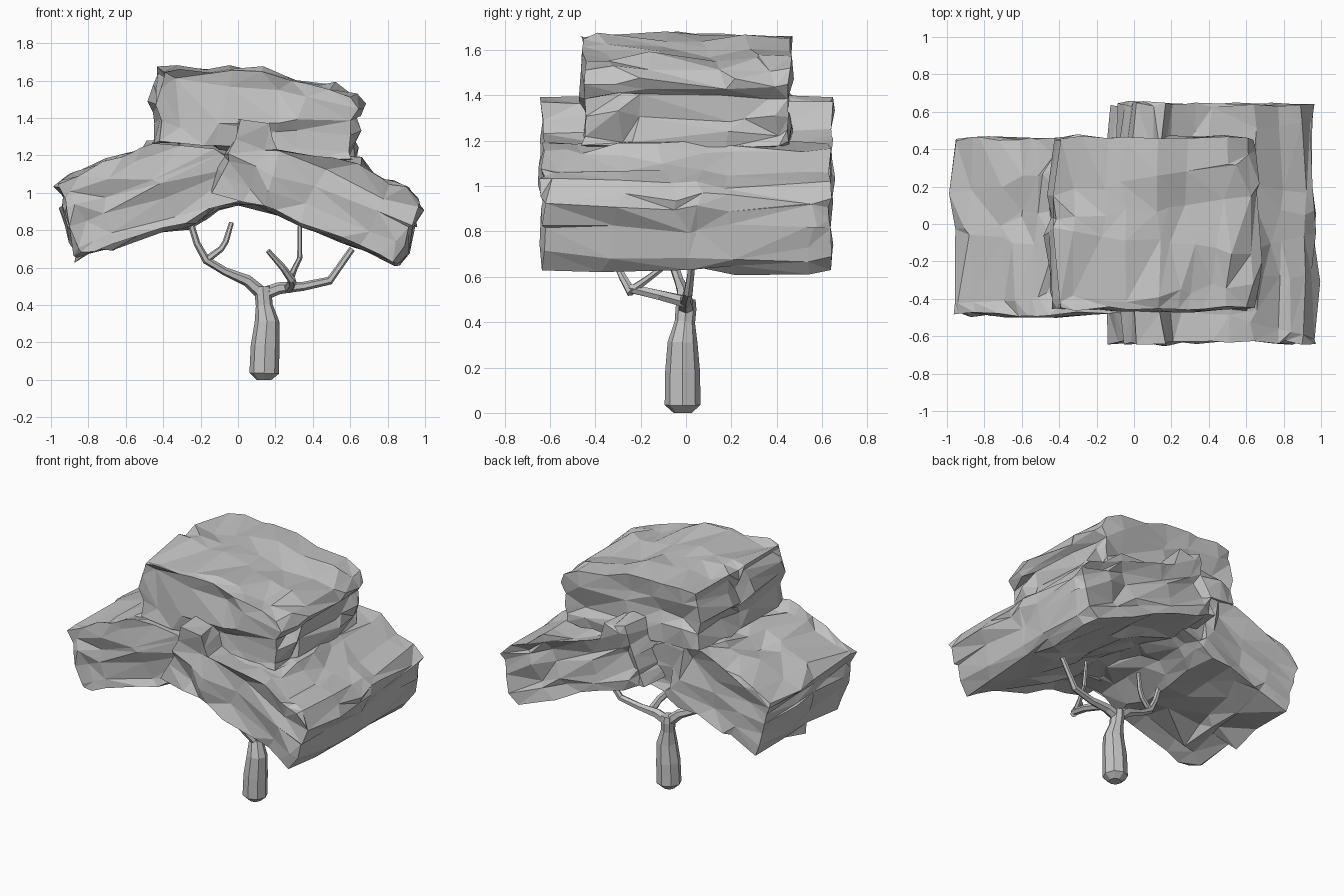
import bpy, bmesh, math, random
from mathutils import Vector

random.seed(5)
if "Cube" in bpy.data.objects:
    bpy.data.objects.remove(bpy.data.objects["Cube"])

grey = bpy.data.materials.new("stone grey")
grey.use_nodes = True
grey.diffuse_color = (0.55, 0.55, 0.55, 1)
grey.node_tree.nodes["Principled BSDF"].inputs["Base Color"].default_value = grey.diffuse_color


def finish(name, bm):
    """Add the faceted shape to the scene."""
    bmesh.ops.recalc_face_normals(bm, faces=bm.faces[:])
    mesh = bpy.data.meshes.new(name)
    bm.to_mesh(mesh)
    bm.free()
    mesh.materials.append(grey)
    bpy.context.collection.objects.link(bpy.data.objects.new(name, mesh))


def slice_all(bm, normal, spacing, wobble):
    """Cut the shape by roughly parallel planes to make layers."""
    spots = [v.co.dot(normal) for v in bm.verts]
    level, top = min(spots) + spacing * 0.6, max(spots)
    while level < top - spacing * 0.3:
        tilt = Vector([random.uniform(-wobble, wobble) for _ in range(3)])
        middle = sum((v.co for v in bm.verts), Vector()) / len(bm.verts)
        point = middle + normal * (level - middle.dot(normal))
        bmesh.ops.bisect_plane(bm, geom=bm.verts[:] + bm.edges[:] + bm.faces[:],
                               dist=0.0001, plane_co=point,
                               plane_no=(normal + tilt).normalized())
        level += spacing * random.uniform(0.8, 1.2)


def foliage(name, profile, front, back, slope):
    """Craggy block: an x-z profile swept along y, layered along a slope."""
    bm = bmesh.new()
    face = bm.faces.new([bm.verts.new((x, front, z)) for x, z in profile])
    swept = bmesh.ops.extrude_face_region(bm, geom=[face], use_keep_orig=True)["geom"]
    moved = [g for g in swept if isinstance(g, bmesh.types.BMVert)]
    bmesh.ops.translate(bm, verts=moved, vec=(0, back - front, 0))
    a = math.radians(slope)
    along = Vector((math.cos(a), 0, math.sin(a)))
    across = Vector((-math.sin(a), 0, math.cos(a)))
    slice_all(bm, across, 0.1, 0.1)
    slice_all(bm, along, 0.24, 0.25)
    slice_all(bm, Vector((0, 1, 0)), 0.2, 0.2)
    bmesh.ops.remove_doubles(bm, verts=bm.verts[:], dist=0.035)
    bmesh.ops.triangulate(bm, faces=bm.faces[:])
    bmesh.ops.recalc_face_normals(bm, faces=bm.faces[:])
    bm.normal_update()
    shifts = []
    for v in bm.verts:
        n = v.normal.copy()
        slide = Vector([random.uniform(-0.03, 0.03) for _ in range(3)])
        slide -= n * slide.dot(n)
        corner = sum(abs(c) > 0.4 for c in n) > 1
        if corner:
            shifts.append(n * random.uniform(-0.03, 0.008))
        else:
            shifts.append(n * random.uniform(-0.05, 0.015) + slide)
    # Round the block off towards its two ends
    cx = sum(p[0] for p in profile) / len(profile)
    cz = sum(p[1] for p in profile) / len(profile)
    half = (back - front) / 2
    for v, shift in zip(bm.verts, shifts):
        end = max(0, abs(v.co.y - front - half) / half - 0.5) * 2
        shrink = 0.055 * min(end, 1) ** 2
        v.co += shift + Vector((cx - v.co.x, 0, cz - v.co.z)) * shrink
    finish(name, bm)


def limb(name, path, sides=6):
    """Tapered tube through (x, y, z, radius) points."""
    pts = [Vector(p[:3]) for p in path]
    bm = bmesh.new()
    rows = []
    for i, p in enumerate(pts):
        tangent = pts[min(i + 1, len(pts) - 1)] - pts[max(i - 1, 0)]
        turn = Vector((0, 0, 1)).rotation_difference(tangent)
        r = path[i][3]
        rows.append([bm.verts.new(p + turn @ Vector((r * math.cos(a), r * math.sin(a), 0)))
                     for a in (math.tau * k / sides for k in range(sides))])
    for a, b in zip(rows, rows[1:]):
        for i in range(sides):
            j = (i + 1) % sides
            bm.faces.new((a[i], a[j], b[j], b[i]))
    bm.faces.new(rows[0])
    bm.faces.new(rows[-1])
    finish(name, bm)


# Foliage blocks
foliage("right_foliage", [
    (-1.0, 1.05), (-0.95, 0.92), (-0.93, 0.8), (-0.87, 0.64), (-0.65, 0.71),
    (-0.4, 0.8), (-0.24, 0.81), (-0.1, 0.91), (0.08, 0.96), (0.1, 1.15),
    (-0.1, 1.26), (-0.3, 1.29), (-0.45, 1.28), (-0.52, 1.25), (-0.62, 1.2),
    (-0.74, 1.19), (-0.88, 1.11)], -0.49, 0.46, 20)
foliage("left_foliage", [
    (-0.17, 1.0), (0.0, 0.94), (0.18, 0.89), (0.35, 0.82), (0.55, 0.73),
    (0.85, 0.6), (0.93, 0.67), (0.96, 0.8), (1.0, 0.95), (0.92, 1.03),
    (0.79, 1.08), (0.66, 1.18), (0.42, 1.22), (0.2, 1.25), (0.15, 1.39),
    (-0.01, 1.41), (-0.08, 1.22)], -0.64, 0.645, -24)
foliage("top_foliage", [
    (-0.46, 1.26), (-0.45, 1.36), (-0.48, 1.47), (-0.45, 1.57), (-0.43, 1.67),
    (-0.15, 1.67), (0.13, 1.67), (0.3, 1.61), (0.52, 1.58), (0.64, 1.53),
    (0.69, 1.45), (0.64, 1.38), (0.65, 1.3), (0.63, 1.17), (0.4, 1.15),
    (0.1, 1.2), (-0.2, 1.24)], -0.46, 0.465, -4)

# Trunk
limb("trunk", [
    (0.14, -0.015, 0.0, 0.04), (0.14, -0.015, 0.035, 0.079),
    (0.145, -0.015, 0.18, 0.077), (0.155, -0.015, 0.31, 0.066),
    (0.14, -0.005, 0.4, 0.045), (0.135, 0, 0.46, 0.046),
    (0.135, 0, 0.5, 0.042)], 8)

# Branches and twigs
limb("right_branch", [
    (0.13, 0, 0.46, 0.036), (0.05, -0.01, 0.53, 0.031), (-0.07, -0.03, 0.58, 0.022),
    (-0.17, -0.05, 0.64, 0.022), (-0.22, -0.06, 0.73, 0.018), (-0.26, -0.06, 0.86, 0.017)])
limb("right_twig", [
    (-0.17, -0.05, 0.64, 0.02), (-0.09, -0.03, 0.7, 0.017),
    (-0.065, -0.02, 0.74, 0.016), (-0.035, 0, 0.84, 0.013)])
limb("left_branch", [
    (0.14, 0, 0.46, 0.036), (0.22, 0, 0.49, 0.032), (0.35, 0, 0.5, 0.024),
    (0.49, 0.01, 0.53, 0.022), (0.54, 0.02, 0.6, 0.018), (0.61, 0.03, 0.7, 0.017)])
limb("front_branch", [
    (0.27, 0, 0.49, 0.028), (0.29, -0.12, 0.52, 0.024), (0.28, -0.25, 0.55, 0.022)])
limb("front_twig", [
    (0.29, -0.24, 0.53, 0.022), (0.24, -0.28, 0.6, 0.018), (0.16, -0.32, 0.69, 0.013)])
limb("inner_twig", [
    (0.28, -0.24, 0.54, 0.02), (0.3, -0.17, 0.59, 0.016),
    (0.33, -0.09, 0.65, 0.014), (0.33, -0.07, 0.82, 0.011)])
